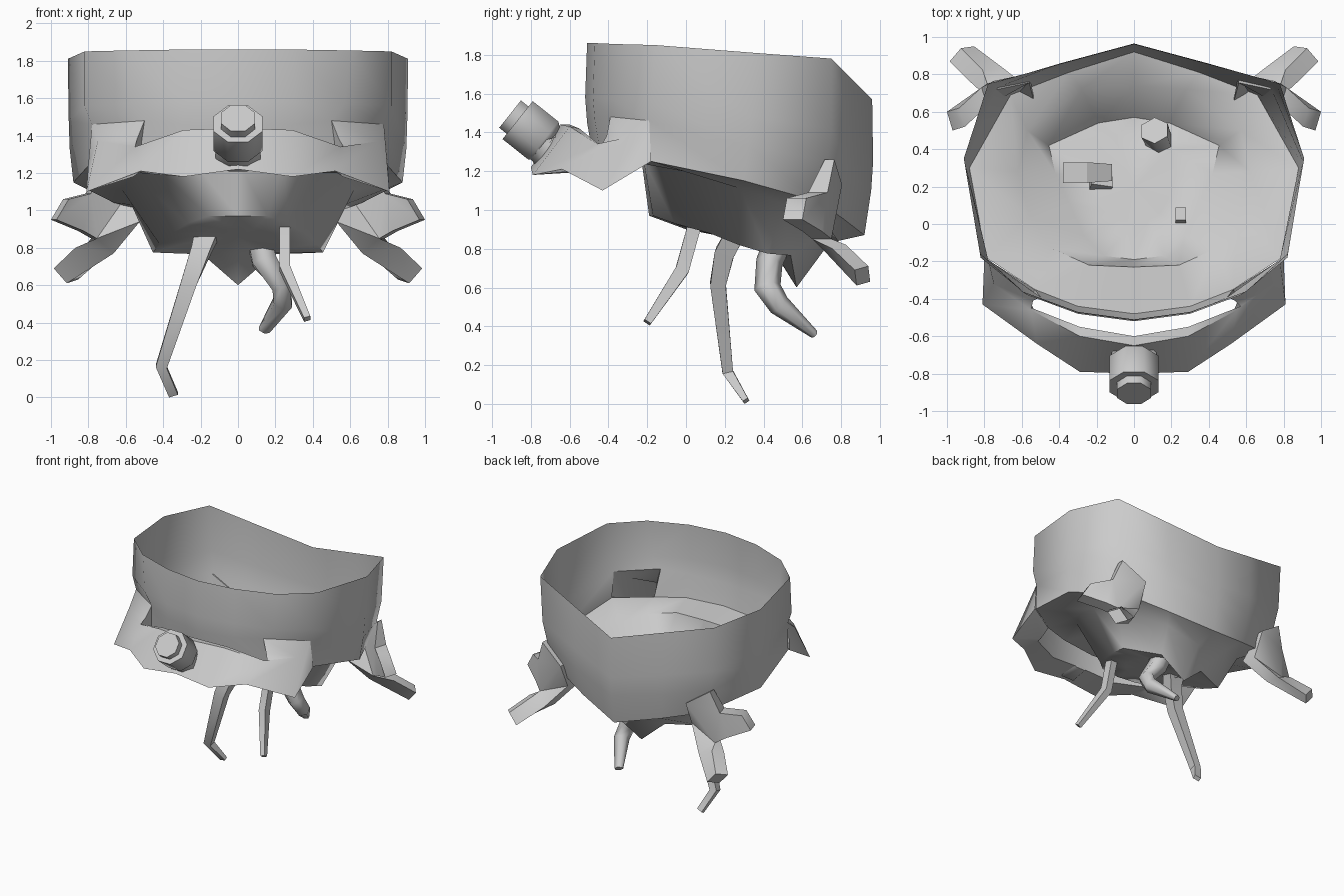
import bpy, bmesh, math
from mathutils import Vector

if "Cube" in bpy.data.objects:
    bpy.data.objects.remove(bpy.data.objects["Cube"])

grey = bpy.data.materials.new("plain grey")
grey.diffuse_color = (0.6, 0.6, 0.6, 1)
grey.use_nodes = True
grey.node_tree.nodes["Principled BSDF"].inputs["Base Color"].default_value = grey.diffuse_color


def make(name, verts, faces, angle=30):
    me = bpy.data.meshes.new(name)
    me.from_pydata([tuple(v) for v in verts], [], faces)
    bm = bmesh.new()
    bm.from_mesh(me)
    bmesh.ops.remove_doubles(bm, verts=bm.verts, dist=0.0005)
    bmesh.ops.recalc_face_normals(bm, faces=bm.faces)
    bm.to_mesh(me)
    bm.free()
    me.materials.append(grey)
    ob = bpy.data.objects.new(name, me)
    bpy.context.collection.objects.link(ob)
    bpy.ops.object.select_all(action='DESELECT')
    ob.select_set(True)
    bpy.context.view_layer.objects.active = ob
    bpy.ops.object.shade_smooth_by_angle(angle=math.radians(angle))
    return ob


def loft(name, rings, cap=True, angle=30, skip=()):
    """Skin a list of equal closed rings, leaving out (ring, side) pairs in skip."""
    n = len(rings[0])
    verts = [v for r in rings for v in r]
    faces = []
    for k in range(len(rings) - 1):
        for i in range(n):
            j = (i + 1) % n
            if (k, i) not in skip:
                faces.append((k * n + i, k * n + j, (k + 1) * n + j, (k + 1) * n + i))
    if cap:
        faces += [tuple(range(n)), tuple(range((len(rings) - 1) * n, len(verts)))]
    return make(name, verts, faces, angle)


def full(half):
    """Mirror a half ring that starts and ends on the centre line."""
    return [Vector(p) for p in half] + [Vector((-x, y, z)) for x, y, z in half[-2:0:-1]]


def limb(name, path, sizes, side, n=4, angle=30):
    """Bent bar along a path; sizes are (width along side, thickness)."""
    pts = [Vector(p) for p in path]
    rings = []
    for i, p in enumerate(pts):
        t = (pts[min(i + 1, len(pts) - 1)] - pts[max(i - 1, 0)]).normalized()
        u = Vector(side)
        u = (u - t * u.dot(t)).normalized()
        v = t.cross(u)
        w, h = sizes[i]
        k = 0.5 / math.cos(math.pi / n)
        rings.append([p + u * w * k * math.cos(a) + v * h * k * math.sin(a)
                      for a in [(q + 0.5) * math.tau / n for q in range(n)]])
    return loft(name, rings, True, angle)


# open bowl wall, with a gap on each side where the strap is hollow
rim = full([(0, -.51, 1.86), (.3, -.47, 1.86), (.6, -.36, 1.855), (.82, -.16, 1.85),
            (.91, .35, 1.81), (.78, .75, 1.78), (.39, .855, 1.675), (0, .96, 1.57)])
mid = full([(0, -.52, 1.58), (.3, -.48, 1.58), (.57, -.38, 1.57), (.82, -.18, 1.56),
            (.905, .33, 1.48), (.76, .75, 1.42), (.39, .86, 1.335), (0, .965, 1.25)])
hip = full([(0, -.51, 1.45), (.3, -.47, 1.46), (.5, -.39, 1.48), (.78, -.19, 1.46),
            (.9, .32, 1.33), (.73, .73, 1.25), (.38, .85, 1.17), (0, .955, 1.1)])
low = full([(0, -.48, 1.28), (.3, -.44, 1.28), (.53, -.35, 1.26), (.79, -.18, 1.25),
            (.88, .3, 1.15), (.66, .69, 1.04), (.35, .81, .955), (0, .92, .87)])
loft("bowl_wall", [rim, mid, hip, low], False, 65, {(2, 2), (2, 11)})

# floor: a shallow shelf, then a steep sunken belly with a low point near the back
shelf = full([(0, -.23, 1.26), (.24, -.22, 1.26), (.44, -.13, 1.23), (.56, .04, 1.19),
              (.62, .28, 1.11), (.57, .5, 1.03), (.28, .72, .9), (0, .74, .83)])
belly = full([(0, -.19, .97), (.16, -.17, .97), (.27, -.06, .93), (.35, .12, .88),
              (.42, .27, .82), (.455, .42, .775), (.19, .54, .765), (0, .57, .6)])
inner = full([(0, .0, .9), (.08, .02, .9), (.14, .06, .89), (.18, .12, .88),
              (.22, .25, .84), (.2, .4, .79), (.1, .46, .775), (0, .47, .765)])
centre = [Vector((0, .2, .86))] * len(inner)
loft("bowl_floor", [low, shelf, belly, inner, centre], False, 55)

# front strap: outer-low, top, inner-top, inner-low at each station
half = [[(0, -.8, 1.22), (0, -.65, 1.44), (0, -.6, 1.44), (0, -.62, 1.24)],
        [(.29, -.79, 1.18), (.29, -.6, 1.43), (.29, -.55, 1.42), (.29, -.58, 1.2)],
        [(.52, -.64, 1.21), (.55, -.46, 1.34), (.57, -.44, 1.33), (.53, -.47, 1.2)],
        [(.81, -.43, 1.1), (.75, -.32, 1.37), (.54, -.41, 1.38), (.56, -.4, 1.18)],
        [(.8, -.18, 1.25), (.78, -.19, 1.46), (.5, -.39, 1.48), (.53, -.35, 1.26)]]
left = [[(-x, y, z) for x, y, z in r] for r in half[:0:-1]]
loft("front_strap", left + half, False, 50)

# head on the strap: neck, eight-sided body and small end piece
axis = Vector((0, -.78, .62))
base = Vector((0, -.72, 1.345))


def along(d):
    return tuple(base + axis * d)


limb("neck", [(0, -.62, 1.31), (0, -.72, 1.3), along(.02)],
     [(.2, .17), (.24, .2), (.24, .24)], (1, 0, 0), 8, 60)
limb("head", [along(-.01), along(.02), along(.19)],
     [(.2, .2), (.26, .25), (.26, .25)], (1, 0, 0), 8, 60)
limb("head_end", [along(.17), along(.24)],
     [(.18, .18), (.18, .18)], (1, 0, 0), 8, 60)

# forked rear side legs: a thick Y-shaped plate on each side, its root against the wall
outline = [(.56, .78, 1.13), (.75, .74, 1.26), (.8, .68, 1.09), (.92, .57, 1.06), (.985, .55, .95),
           (.84, .65, .89), (.77, .7, .85), (.84, .79, .81), (.955, .905, .7), (.885, .915, .62),
           (.68, .78, .77), (.54, .67, .94)]
panels = [(0, 1, 2, 6), (0, 6, 11), (2, 3, 4, 5), (2, 5, 6), (6, 10, 11), (6, 7, 10), (7, 8, 9, 10)]
for s, tag in ((1, "right"), (-1, "left")):
    front, back = [], []
    for i, p in enumerate(outline):
        off = Vector((-.03, .035, .01)) if 7 <= i <= 9 else Vector((.015, .05, 0))
        if i < 2:
            off = Vector((.0, .025, 0))
        for group, k in ((front, -1), (back, 1)):
            q = Vector(p) + off * k
            group.append((s * q.x, q.y, q.z))
    n = len(outline)
    faces = panels + [tuple(i + n for i in f) for f in panels]
    faces += [(i, (i + 1) % n, (i + 1) % n + n, i + n) for i in range(n)]
    make("side_leg_" + tag, front + back, faces, 50)

# three uneven legs below
limb("long_leg", [(-.17, .25, .87), (-.2, .2, .78), (-.26, .165, .62), (-.41, .215, .165), (-.345, .31, .015)],
     [(.12, .1), (.1, .1), (.085, .08), (.06, .055), (.05, .03)], (1, 0, 0))
limb("long_leg_root", [(-.37, .275, .9), (-.26, .275, .92), (-.14, .275, .86)],
     [(.11, .1), (.11, .1), (.09, .1)], (0, 1, 0))
limb("short_leg", [(.11, .5, .9), (.14, .43, .73), (.23, .42, .6), (.24, .48, .51), (.14, .66, .36)],
     [(.14, .13), (.13, .12), (.1, .12), (.1, .1), (.06, .04)], (1, 0, 0), 6, 70)
limb("thin_leg", [(.25, .055, .96), (.25, -.02, .69), (.37, -.2, .42)],
     [(.055, .07), (.055, .07), (.035, .04)], (1, 0, 0))

# settle the whole model on the ground
lowest = min(v.co.z for o in bpy.data.objects for v in o.data.vertices)
for o in bpy.data.objects:
    o.location.z -= lowest
